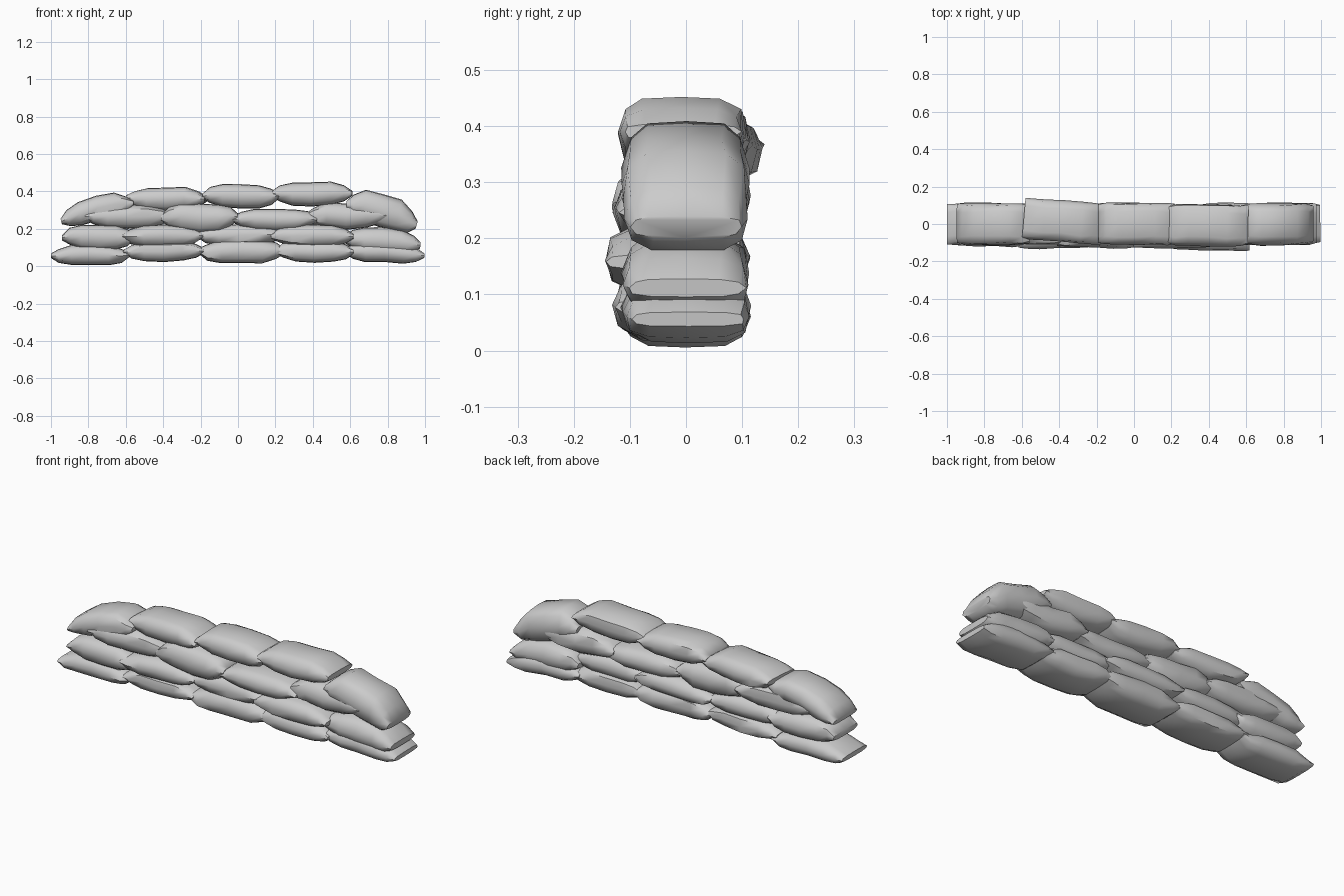
import bpy, bmesh, math, random
from mathutils import Vector, Matrix

if "Cube" in bpy.data.objects:
    bpy.data.objects.remove(bpy.data.objects["Cube"], do_unlink=True)
random.seed(4)

grey = bpy.data.materials.new("sandbag_grey")
grey.use_nodes = True
grey.diffuse_color = (0.6, 0.6, 0.6, 1)
grey.node_tree.nodes["Principled BSDF"].inputs["Base Color"].default_value = (0.6, 0.6, 0.6, 1)

# Sack cross-section, and its width and height along the length
SECTION = [(-1, 0), (-.9, .65), (-.6, .95), (0, 1), (.6, .95), (.9, .65),
           (1, 0), (.9, -.65), (.6, -.95), (0, -1), (-.6, -.95), (-.9, -.65)]
STATIONS = [(0, .93, .22), (.1, .98, .66), (.26, 1, .95), (.5, 1, 1),
            (.74, 1, .95), (.9, .98, .66), (1, .93, .22)]


def sandbag(name, x0, x1, bottom, top, y=0, yaw=0, droop=0):
    """Pinched pillow; a positive droop bends its outer end down."""
    bm = bmesh.new()
    length, half_h = x1 - x0, (top - bottom) / 2
    outward = 1 if x0 + x1 > 0 else -1
    rings = []
    for t, wide, high in STATIONS:
        s = t if outward > 0 else 1 - t
        lean = random.uniform(-.006, .006)
        ring = []
        for u, v in SECTION:
            slope = 2 * droop * s / length
            x = (t - .5) * length + outward * v * half_h * high * min(slope, .8) * .5
            z = v * half_h * high - droop * s * s + lean
            ring.append(bm.verts.new((x, u * .112 * wide + random.uniform(-.005, .005), z)))
        rings.append(ring)
    n = len(SECTION)
    for a, b in zip(rings, rings[1:]):
        for i in range(n):
            bm.faces.new((a[i], a[(i + 1) % n], b[(i + 1) % n], b[i]))
    bm.faces.new(rings[0])
    bm.faces.new(rings[-1])
    bmesh.ops.recalc_face_normals(bm, faces=bm.faces)
    mesh = bpy.data.meshes.new(name)
    bm.to_mesh(mesh)
    bm.free()
    mesh.materials.append(grey)
    bag = bpy.data.objects.new(name, mesh)
    bpy.context.collection.objects.link(bag)
    bag.location = ((x0 + x1) / 2, y, (bottom + top) / 2)
    bag.rotation_euler.z = math.radians(yaw)
    bpy.ops.object.select_all(action="DESELECT")
    bag.select_set(True)
    bpy.context.view_layer.objects.active = bag
    bpy.ops.object.shade_smooth_by_angle(angle=math.radians(50))


# Courses of bags: start, end, bottom, top, y offset, yaw, droop
COURSES = {
    "bottom_bag": [(-1, -.58, .003, .115), (-.61, -.18, .025, .135, -.01, -2),
                   (-.21, .25, .012, .145, -.01, 1), (.2, .62, .02, .14, -.015, -2),
                   (.57, .995, .025, .14, 0, 1, .03)],
    "second_bag": [(-.94, -.55, .09, .225, -.01, 0), (-.62, -.19, .1, .22, -.015, 2),
                   (-.22, .24, .11, .225, 0, -1), (.18, .62, .1, .22, -.03, -2),
                   (.57, .975, .07, .215, 0, 0, .03)],
    "third_bag": [(-.82, -.36, .2, .33, 0, 1), (-.41, 0, .18, .34, -.015, -1),
                  (-.03, .42, .19, .31, -.015, 1), (.36, .8, .2, .34, 0, -1)],
    "top_bag": [(-.945, -.56, .27, .4, 0, 0, .1), (-.59, -.17, .3, .425, .015, -5),
                (-.19, .22, .31, .44, 0, 0), (.18, .61, .32, .45, -.005, -1),
                (.58, .955, .24, .415, 0, 0, .11)],
}
for course, bags in COURSES.items():
    for i, bag in enumerate(bags, 1):
        sandbag(f"{course}_{i}", *bag)
